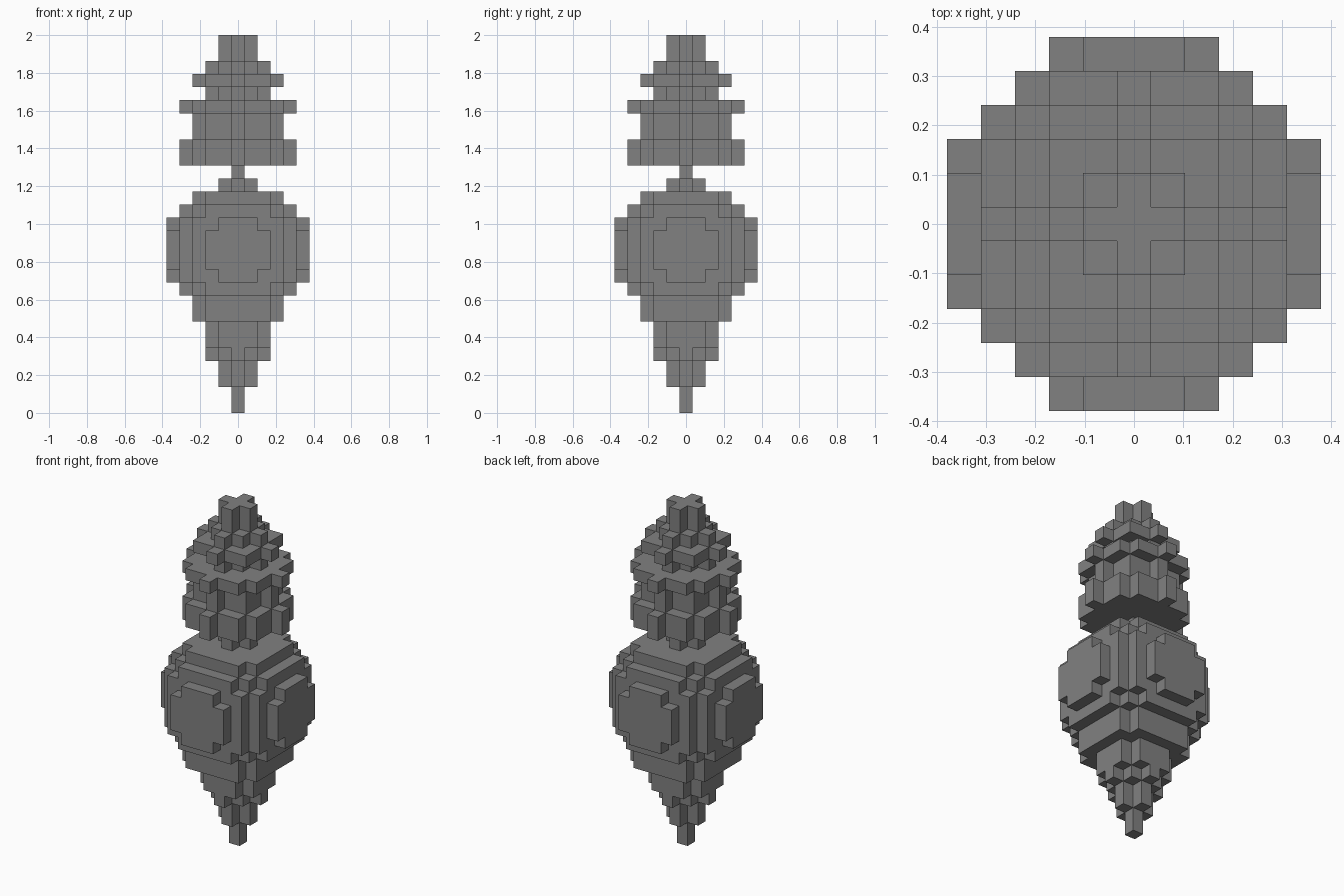
import bpy
import bmesh

STEP = 2 / 29  # edge length of one block

cube = bpy.data.objects.get("Cube")
if cube:
    bpy.data.objects.remove(cube, do_unlink=True)

grey = bpy.data.materials.new("plain_grey")
grey.use_nodes = True
colour = (0.22, 0.22, 0.22, 1)
grey.diffuse_color = colour
grey.node_tree.nodes["Principled BSDF"].inputs["Base Color"].default_value = colour


def disc_outline(r2):
    """Stepped outline of all blocks whose squared distance is within r2."""
    reach = int(r2 ** 0.5)
    height = [int((r2 - i * i) ** 0.5) for i in range(reach + 1)]
    quarter = [(reach + 0.5, height[reach] + 0.5)]
    for i in range(reach, 0, -1):
        if height[i - 1] > height[i]:
            quarter += [(i - 0.5, height[i] + 0.5), (i - 0.5, height[i - 1] + 0.5)]
    outline = []
    for _ in range(4):
        outline += quarter
        quarter = [(-y, x) for x, y in quarter]
    return outline


def stack(name, base, discs):
    """Stack stepped discs, given as (layers, squared radius), from a base layer."""
    bm = bmesh.new()
    z = base
    for layers, r2 in discs:
        pts = disc_outline(r2)
        low = [bm.verts.new((x * STEP, y * STEP, z * STEP)) for x, y in pts]
        z += layers
        high = [bm.verts.new((x * STEP, y * STEP, z * STEP)) for x, y in pts]
        bm.faces.new(low[::-1])
        bm.faces.new(high)
        for i in range(len(pts)):
            j = (i + 1) % len(pts)
            bm.faces.new((low[i], low[j], high[j], high[i]))
    mesh = bpy.data.meshes.new(name)
    bm.to_mesh(mesh)
    bm.free()
    mesh.materials.append(grey)
    bpy.context.collection.objects.link(bpy.data.objects.new(name, mesh))


# Tapered point under the ball
stack("lower_point", 0, [(2, 0), (2, 1), (1, 4), (2, 5), (1, 13)])

# Round body, sliced from a sphere of radius 5.5 blocks
sphere = 5.5 ** 2
stack("ball", 8, [(1, sphere - 16), (1, sphere - 9), (1, sphere - 4), (3, sphere - 1),
                  (1, sphere - 4), (1, sphere - 9), (1, sphere - 16)])

# Thin neck between the ball and the crown
stack("neck", 17, [(1, 1), (1, 0)])

# Tiered crown and its topmost finial
stack("crown", 19, [(2, 16), (2, 9), (1, 16), (1, 4), (1, 9), (1, 4)])
stack("finial", 27, [(2, 1)])
